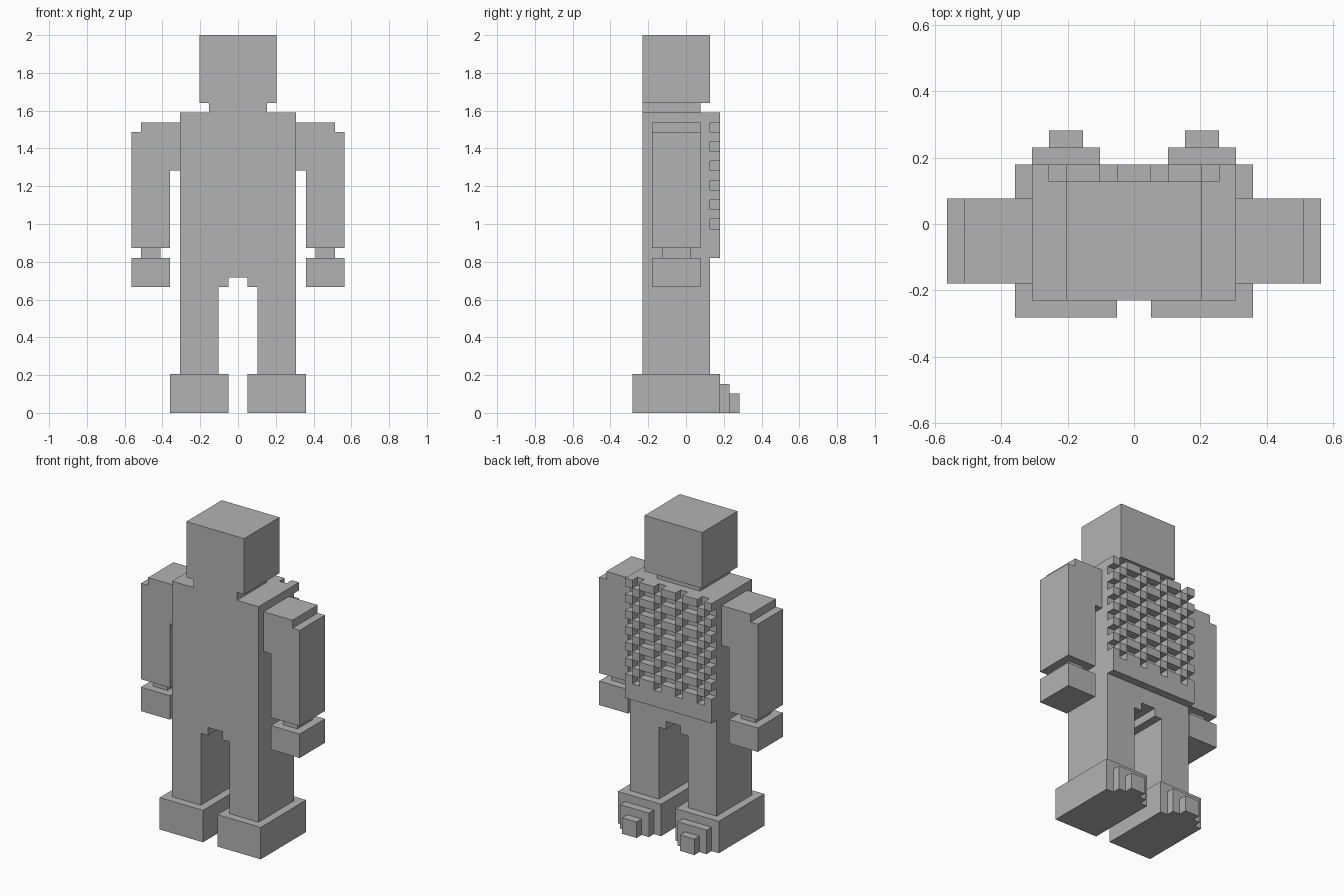
import bpy
import bmesh
from mathutils import Matrix, Vector

cube = bpy.data.objects.get("Cube")
if cube:
    bpy.data.objects.remove(cube, do_unlink=True)

U = 2 / 39  # size of one building block

grey = bpy.data.materials.new("plain_grey")
grey.use_nodes = True
grey.diffuse_color = (0.45, 0.45, 0.45, 1)
grey.node_tree.nodes["Principled BSDF"].inputs["Base Color"].default_value = (0.45, 0.45, 0.45, 1)


def part(name, boxes, mirror=False):
    """Make one object from boxes given in blocks as (x range, y range, z range)."""
    bm = bmesh.new()
    for ranges in boxes:
        lo, hi = (Vector(c) * U for c in zip(*ranges))
        place = Matrix.Translation((lo + hi) / 2) @ Matrix.Diagonal((hi - lo).to_4d())
        place[3][3] = 1
        bmesh.ops.create_cube(bm, size=1, matrix=place)
    mesh = bpy.data.meshes.new(name)
    bm.to_mesh(mesh)
    bm.free()
    mesh.materials.append(grey)
    obj = bpy.data.objects.new(name, mesh)
    bpy.context.collection.objects.link(obj)
    if mirror:
        obj.modifiers.new("mirror", "MIRROR").use_clip = False
    return obj


BODY = (-4.5, 2.5)   # depth of body
ARM = (-3.5, 1.5)    # depth of arms
PACK = (2.5, 3.5)    # depth of back panel

# Head, neck and torso
part("head", [((-4, 4), BODY, (32, 39))])
part("neck", [((-3, 3), (-4.5, 1.5), (31, 32))])
part("torso", [((-6, 6), BODY, (14, 31))])

# Legs with a stepped crotch, feet with stepped heels
part("leg", [((1, 6), BODY, (13, 14)), ((2, 6), BODY, (4, 13))], True)
part("foot", [((1, 7), (-5.5, 3.5), (0, 4))], True)
part("heel", [((2, 6), (3.5, 4.5), (0, 3)), ((3, 5), (4.5, 5.5), (0, 2))], True)

# Arms
part("shoulder", [((6, 7), ARM, (25, 30)), ((7, 10), ARM, (29, 30))], True)
part("arm", [((7, 11), ARM, (17, 29))], True)
part("wrist", [((8, 10), (-2.5, 0.5), (16, 17))], True)
part("hand", [((7, 11), ARM, (13, 16))], True)

# Back panel: solid base with a woven grid above it
part("back_plate", [((-6, 6), PACK, (16, 18))])
slats = [(0, 1), (2, 4), (5, 6)]
posts = [(1, 2), (4, 5)]
weave = []
for z in range(18, 31):
    for span in (slats if z % 2 == 0 else posts):
        weave.append((span, PACK, (z, z + 1)))
part("back_weave", weave, True)
